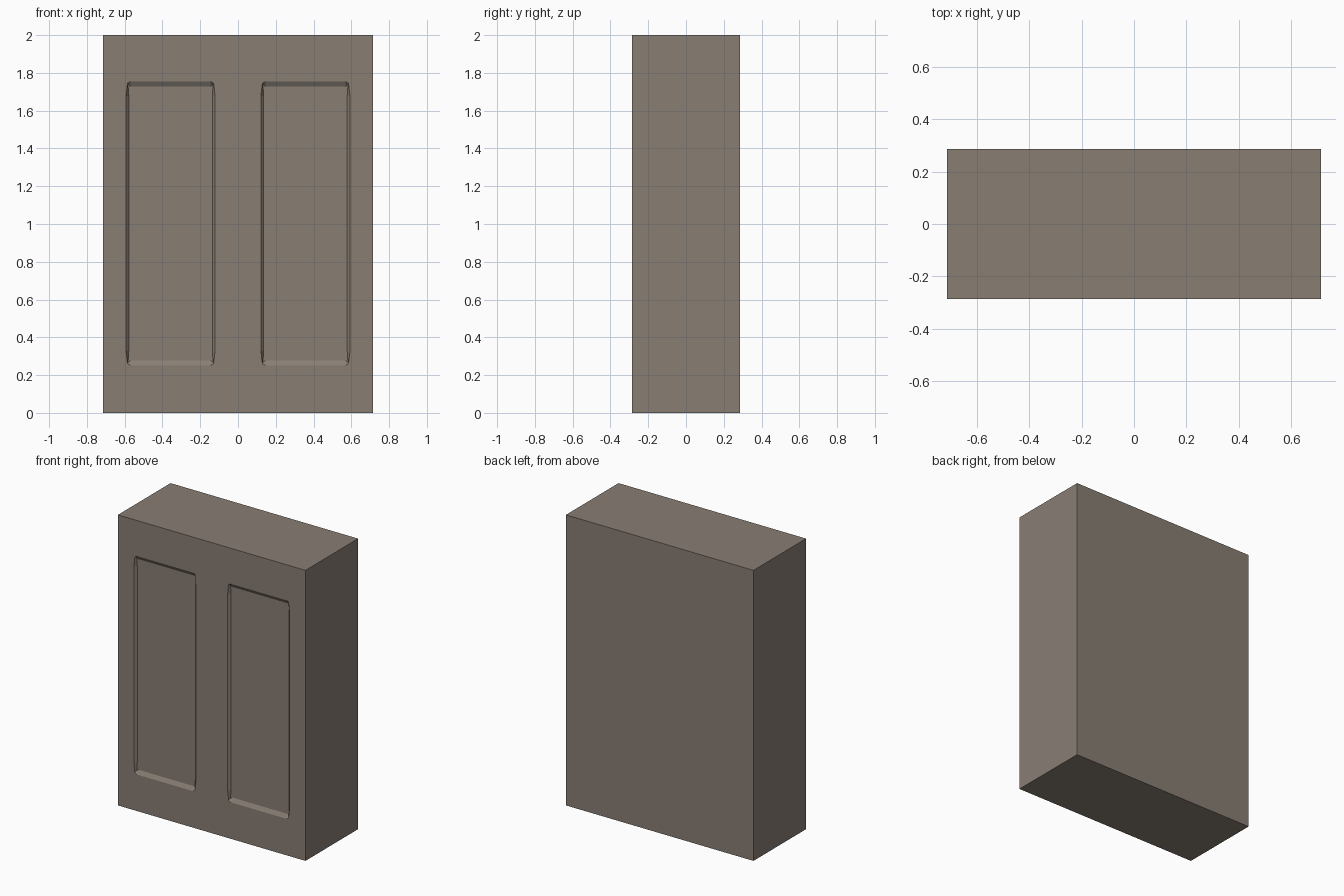
import bpy, bmesh

if "Cube" in bpy.data.objects:
    bpy.data.objects.remove(bpy.data.objects["Cube"])

W, D, H = 0.714, 0.286, 2.0      # half width, half depth, height
DEPTH = 0.016                    # panel recess

mat = bpy.data.materials.new("taupe_paint")
mat.diffuse_color = (0.25, 0.21, 0.175, 1)
mat.use_nodes = True
mat.node_tree.nodes["Principled BSDF"].inputs["Base Color"].default_value = mat.diffuse_color


def mirrored(quarter):
    """Expand quarter outline points (side to top) into a closed loop."""
    r = quarter[::-1]
    return (quarter + [(-x, z) for x, z in r]
            + [(-x, -z) for x, z in quarter] + [(x, -z) for x, z in r])


# Panel outlines, pinched together at the corners
outer = mirrored([(0.236, 0.675), (0.228, 0.742), (0.212, 0.752)])
inner = mirrored([(0.221, 0.675), (0.225, 0.735), (0.212, 0.725)])


def panel_cutter(name, cx, cz):
    bm = bmesh.new()
    loops = [[bm.verts.new((cx + x, y, cz + z)) for x, z in pts]
             for pts, y in ((outer, -D - 0.05), (outer, -D), (inner, -D + DEPTH))]
    n = len(outer)
    for a, b in zip(loops, loops[1:]):
        for i in range(n):
            j = (i + 1) % n
            bm.faces.new((a[i], a[j], b[j], b[i]))
    bm.faces.new(loops[0])
    bm.faces.new(loops[-1])
    bmesh.ops.recalc_face_normals(bm, faces=bm.faces)
    me = bpy.data.meshes.new(name)
    bm.to_mesh(me)
    bm.free()
    ob = bpy.data.objects.new(name, me)
    bpy.context.collection.objects.link(ob)
    ob.hide_render = True
    return ob


# Cabinet body
bpy.ops.mesh.primitive_cube_add(size=1, location=(0, 0, H / 2))
body = bpy.context.object
body.name = "cabinet_body"
body.scale = (2 * W, 2 * D, H)
bpy.ops.object.transform_apply(location=True, rotation=False, scale=True)
body.data.materials.append(mat)

# Two recessed front panels
for side, label in ((-1, "left"), (1, "right")):
    cutter = panel_cutter(label + "_panel_cutter", side * 0.357, 1.003)
    mod = body.modifiers.new(label + "_panel", 'BOOLEAN')
    mod.operation = 'DIFFERENCE'
    mod.solver = 'EXACT'
    mod.object = cutter
    bpy.context.view_layer.objects.active = body
    bpy.ops.object.modifier_apply(modifier=mod.name)
    bpy.data.objects.remove(cutter)
